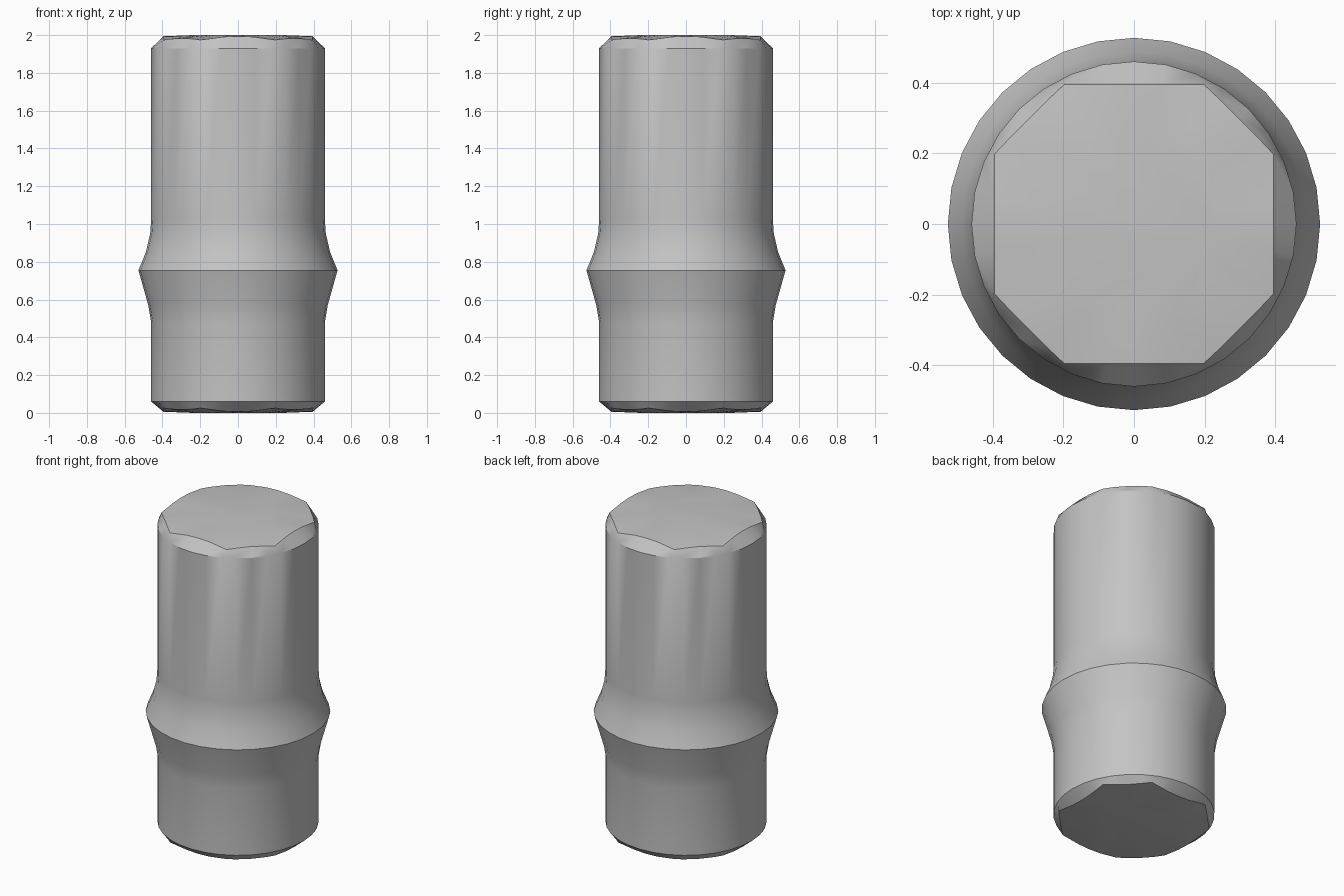
import bpy, bmesh, math

if "Cube" in bpy.data.objects:
    bpy.data.objects.remove(bpy.data.objects["Cube"], do_unlink=True)

SIDES = 32
HEIGHT = 2.0

grey = bpy.data.materials.new("neutral_grey")
grey.use_nodes = True
colour = (0.55, 0.55, 0.55, 1)
grey.diffuse_color = colour
grey.node_tree.nodes["Principled BSDF"].inputs["Base Color"].default_value = colour


def circle(bm, radius, z):
    """Ring of vertices around the vertical axis."""
    steps = [math.tau * i / SIDES for i in range(SIDES)]
    return [bm.verts.new((radius * math.cos(a), radius * math.sin(a), z)) for a in steps]


def octagon(bm, scale, top, domed):
    """Eight-cornered cap outline, whose corners dip towards the rim."""
    ring = []
    for i in range(SIDES):
        a = math.tau * i / SIDES
        # Move the nearest samples exactly onto the corners
        if i % 8 == 2:
            a += math.radians(4.07)
        elif i % 8 == 6:
            a -= math.radians(4.07)
        c, s = math.cos(a), math.sin(a)
        r = min(0.395 / max(abs(c), abs(s)), 0.595 / (abs(c) + abs(s)))
        drop = 0.006 + 0.42 * (r - 0.395) if domed else 0
        z = HEIGHT - drop if top else drop
        ring.append(bm.verts.new((r * scale * c, r * scale * s, z)))
    return ring


def bridge(bm, low, high):
    for i in range(SIDES):
        j = (i + 1) % SIDES
        bm.faces.new((low[i], low[j], high[j], high[i]))


bm = bmesh.new()

# Side profile: straight barrel with a flared collar
profile = [(0.46, 0.06), (0.46, 0.48), (0.475, 0.57), (0.527, 0.755),
           (0.488, 0.85), (0.465, 0.95), (0.46, 1.02), (0.46, 1.93)]
rings = [octagon(bm, 0.6, False, False), octagon(bm, 1, False, True)]
rings += [circle(bm, r, z) for r, z in profile]
rings += [octagon(bm, 1, True, True), octagon(bm, 0.6, True, False)]
for low, high in zip(rings, rings[1:]):
    bridge(bm, low, high)

# Flat middles of the two caps
bm.faces.new(rings[-1])
bm.faces.new(list(reversed(rings[0])))
bmesh.ops.recalc_face_normals(bm, faces=bm.faces)

mesh = bpy.data.meshes.new("collared_cylinder")
bm.to_mesh(mesh)
bm.free()
mesh.materials.append(grey)
body = bpy.data.objects.new("collared_cylinder", mesh)
bpy.context.collection.objects.link(body)

# Smooth sides with crisp collar and cap edges
bpy.ops.object.select_all(action="DESELECT")
body.select_set(True)
bpy.context.view_layer.objects.active = body
bpy.ops.object.shade_smooth_by_angle(angle=math.radians(30))
